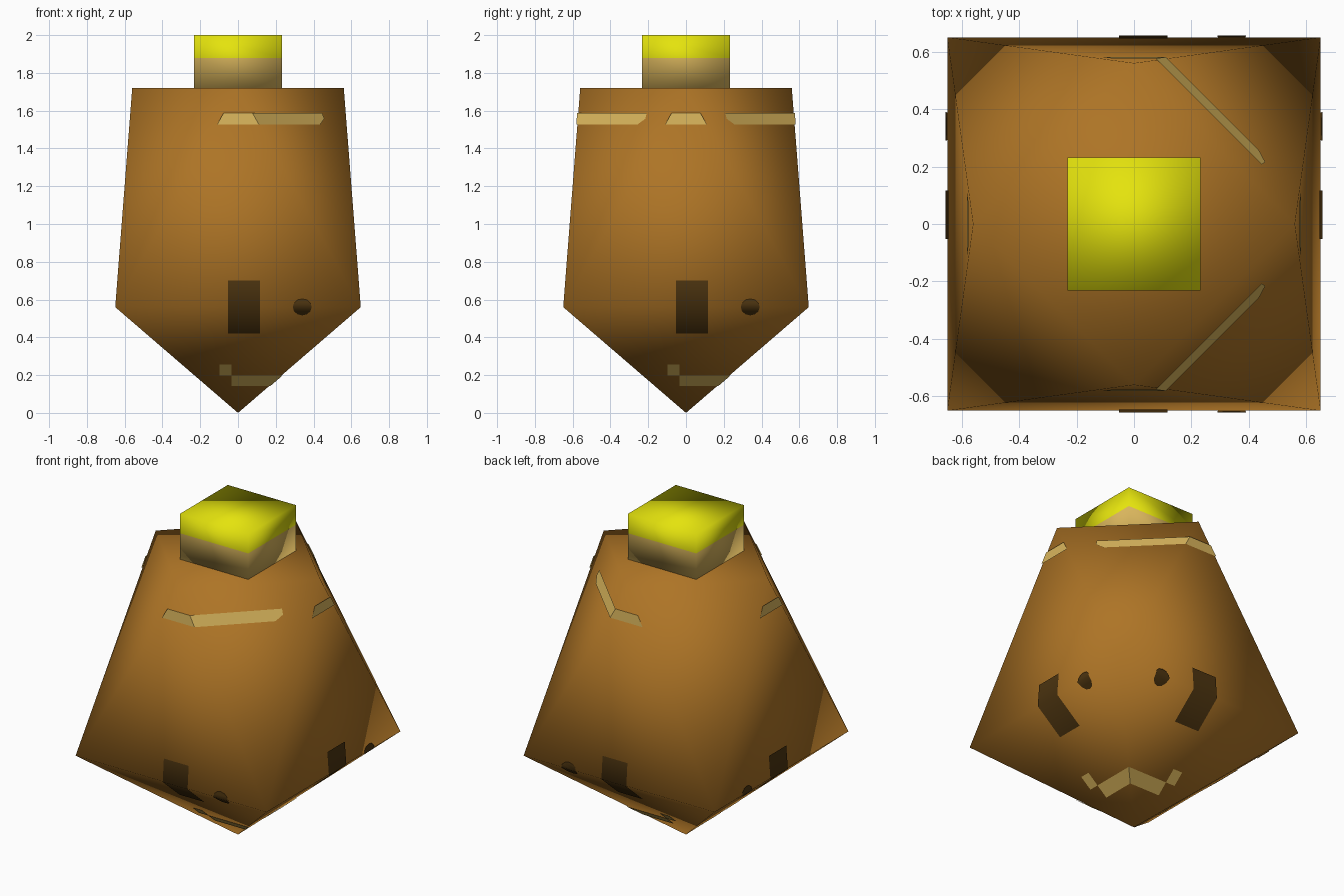
import bpy, bmesh, math
from mathutils import Vector

cube = bpy.data.objects.get("Cube")
if cube:
    bpy.data.objects.remove(cube, do_unlink=True)

TOP, RIM, TIP = 1.72, 0.56, 0.0      # heights of shoulder, widest rim and point
TOP_R, RIM_R = 0.56, 0.65            # half widths at shoulder and rim
LIFT = 0.006                         # how far painted plates sit off the surface


def material(name, rgb):
    m = bpy.data.materials.new(name)
    m.use_nodes = True
    colour = (*rgb, 1.0)
    m.diffuse_color = colour
    bsdf = next(n for n in m.node_tree.nodes if n.type == 'BSDF_PRINCIPLED')
    bsdf.inputs["Base Color"].default_value = colour
    bsdf.inputs["Roughness"].default_value = 0.8
    return m


brown = material("wood_brown", (0.42, 0.175, 0.019))
yellow = material("bright_yellow", (0.78, 0.77, 0.004))
tan = material("pale_tan", (0.69, 0.46, 0.107))
dark = material("dark_brown", (0.072, 0.034, 0.005))


def make_object(name, bm, *mats):
    for f in bm.faces:
        f.smooth = True
    me = bpy.data.meshes.new(name)
    bm.to_mesh(me)
    bm.free()
    for m in mats:
        me.materials.append(m)
    ob = bpy.data.objects.new(name, me)
    bpy.context.collection.objects.link(ob)
    return ob


def plate(name, polygons, mat):
    """Thin painted sheet made of flat polygons, welded and facing outward."""
    bm = bmesh.new()
    for poly in polygons:
        bm.faces.new([bm.verts.new(p) for p in poly])
    bmesh.ops.remove_doubles(bm, verts=bm.verts, dist=0.0005)
    bm.normal_update()
    for f in bm.faces:
        c = f.calc_center_median()
        if f.normal.dot(Vector((c.x, c.y, 0))) < 0:
            f.normal_flip()
    return make_object(name, bm, mat)


# Body: square rim twisting into a diamond shoulder, with a pyramid point below
bm = bmesh.new()
rim, shoulder = [], []
for i in range(4):
    a = math.radians(45 + 90 * i)
    b = math.radians(90 + 90 * i)
    r = RIM_R * math.sqrt(2)
    rim.append(bm.verts.new((r * math.cos(a), r * math.sin(a), RIM)))
    shoulder.append(bm.verts.new((TOP_R * math.cos(b), TOP_R * math.sin(b), TOP)))
tip = bm.verts.new((0, 0, TIP))
for i in range(4):
    j = (i + 1) % 4
    bm.faces.new((rim[i], rim[j], shoulder[i]))
    bm.faces.new((shoulder[i], rim[j], shoulder[j]))
    bm.faces.new((rim[j], rim[i], tip))
bm.faces.new(shoulder)
bmesh.ops.recalc_face_normals(bm, faces=bm.faces)
make_object("body", bm, brown)

# Handle: square peg, pale below and yellow on top
bm = bmesh.new()
bmesh.ops.create_cube(bm, size=1)
for v in bm.verts:
    v.co = (v.co.x * 0.464, v.co.y * 0.464, 2.0 if v.co.z > 0 else TOP)
bmesh.ops.bisect_plane(bm, geom=bm.verts[:] + bm.edges[:] + bm.faces[:],
                       plane_co=(0, 0, 1.88), plane_no=(0, 0, 1))
for f in bm.faces:
    f.material_index = 1 if f.calc_center_median().z > 1.88 else 0
make_object("handle", bm, tan, yellow)


def reach(z):
    """Distance of a side face from the axis at height z."""
    if z >= RIM:
        return RIM_R + (TOP_R - RIM_R) * (z - RIM) / (TOP - RIM) + LIFT
    return RIM_R * z / RIM + LIFT


def on_side(points, side):
    """Place (across, height) points on the front, back, left or right face."""
    axis, sign = side
    out = []
    for u, z in points:
        u, d = min(u, reach(z)), sign * reach(z)
        out.append((u, d, z) if axis == "y" else (d, u, z))
    return out


def rect(u0, u1, z0, z1):
    return [(u0, z0), (u1, z0), (u1, z1), (u0, z1)]


def half_spot(start):
    angles = [math.radians(start + 30 * k) for k in range(7)]
    return [(0.34 + 0.05 * math.cos(a), RIM + 0.044 * math.sin(a)) for a in angles]


SIDES = {"front": ("y", -1), "back": ("y", 1), "left": ("x", 1), "right": ("x", -1)}
bar = [rect(-0.053, 0.116, 0.42, RIM), rect(-0.053, 0.116, RIM, 0.70)]
spot = [half_spot(0), half_spot(180)]
# Lower line runs out to the corner edge, with a raised end
lower = [rect(-0.035, 1.0, 0.143, 0.198), rect(-0.097, -0.035, 0.198, 0.255)]

for label, side in SIDES.items():
    plate(label + "_bar", [on_side(p, side) for p in bar], dark)
    plate(label + "_spot", [on_side(p, side) for p in spot], dark)
    plate(label + "_lower_line", [on_side(p, side) for p in lower], tan)

# Upper band: short piece under each shoulder corner
LOW, HIGH = 1.527, 1.588


def corner(z):
    t = (TOP - z) / (TOP - RIM)
    return RIM_R * t + LIFT * 0.4


for label, side in SIDES.items():
    lo, hi = corner(LOW), corner(HIGH)
    short = [(-lo, LOW), (lo, LOW), (hi, HIGH), (-hi, HIGH)]
    plate(label + "_band", [on_side(short, side)], tan)

# Upper band: long pieces on the two slanted faces of the left side
for label, sign in (("front", -1), ("back", 1)):
    poly = []
    mid = (LOW + HIGH) / 2
    for z, end in ((LOW, 0), (LOW, 0.435), (mid, 0.457), (HIGH, 0.445), (HIGH, 0)):
        start = corner(z)
        x = end if end else start
        poly.append((x, sign * (reach(z) - (x - start)), z))
    plate(label + "_slanted_band", [poly], tan)
